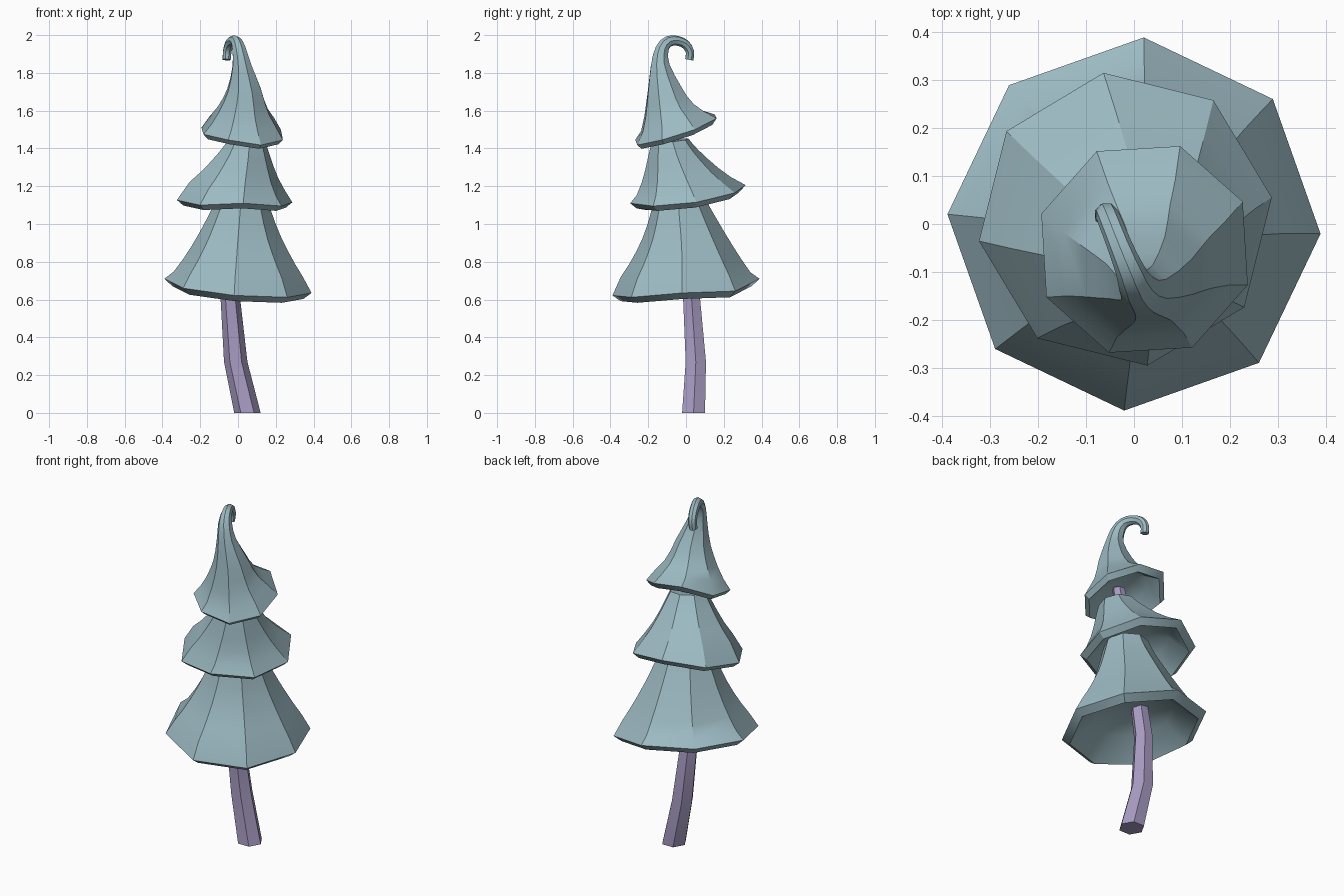
import bpy, bmesh, math
from mathutils import Vector, Quaternion

cube = bpy.data.objects.get("Cube")
if cube:
    bpy.data.objects.remove(cube)


def make_material(name, rgb):
    mat = bpy.data.materials.new(name)
    mat.use_nodes = True
    mat.diffuse_color = (*rgb, 1)
    bsdf = next(n for n in mat.node_tree.nodes if n.type == 'BSDF_PRINCIPLED')
    bsdf.inputs["Base Color"].default_value = (*rgb, 1)
    bsdf.inputs["Roughness"].default_value = 0.9
    return mat


needles = make_material("dusty teal", (0.335, 0.49, 0.54))
bark = make_material("pale purple bark", (0.39, 0.33, 0.54))


def ring(center, turn, radius, sides, phase):
    """Points of a polygon turned to lie across a spine."""
    angles = [math.radians(phase) + math.tau * i / sides for i in range(sides)]
    return [Vector(center) + turn @ Vector((radius * math.cos(a), radius * math.sin(a), 0))
            for a in angles]


def loft(name, rings, material):
    """Skin a list of equal rings and cap both ends."""
    bm = bmesh.new()
    rows = [[bm.verts.new(p) for p in r] for r in rings]
    count = len(rows[0])
    for low, high in zip(rows, rows[1:]):
        for i in range(count):
            j = (i + 1) % count
            bm.faces.new((low[i], low[j], high[j], high[i]))
    bm.faces.new(rows[0])
    bm.faces.new(rows[-1])
    bmesh.ops.recalc_face_normals(bm, faces=bm.faces)
    mesh = bpy.data.meshes.new(name)
    bm.to_mesh(mesh)
    bm.free()
    mesh.materials.append(material)
    obj = bpy.data.objects.new(name, mesh)
    bpy.context.collection.objects.link(obj)
    bpy.ops.object.select_all(action='DESELECT')
    obj.select_set(True)
    bpy.context.view_layer.objects.active = obj
    bpy.ops.object.shade_smooth_by_angle(angle=math.radians(33))


def refine(points):
    """Add a rounded midpoint between neighbouring spine points."""
    pts = [Vector(p) for p in points]
    result = [pts[0]]
    for i in range(len(pts) - 1):
        a, b = pts[i], pts[i + 1]
        before = pts[i - 1] if i else a * 2 - b
        after = pts[i + 2] if i + 2 < len(pts) else b * 2 - a
        result += [(a + b) * 0.5625 - (before + after) * 0.0625, b]
    return result


def tier(name, spine, rim_heights, phase, lean, lip, depth):
    """Flared skirt: dished underside, thick lip, uneven rim, then up the spine."""
    pts = refine(spine)
    rim = ring(pts[0].xyz, Quaternion(), pts[0].w, 8, phase)
    for p, z in zip(rim, rim_heights):
        p.z = z
    outer = [rim]
    turn, last = Quaternion(), Vector((0, 0, 1))
    for k in range(1, len(pts)):
        t = pts[min(k + 1, len(pts) - 1)].xyz - pts[k - 1].xyz
        normal = Vector((t.x * lean, t.y * lean, t.z)).normalized()
        turn = last.rotation_difference(normal) @ turn
        last = normal
        outer.append(ring(pts[k].xyz, turn, pts[k].w, 8, phase))
    # Underside rings shrink toward the middle while rising into a shallow dish
    middle = sum(rim, Vector()) / len(rim)
    under = []
    for scale, rise in ((0.2, depth), (0.55, depth * 0.75), (0.89, 0)):
        lift = Vector((0, 0, rise - lip))
        under.append([middle + (p - middle) * scale + lift for p in rim])
    loft(name, under + outer, needles)


# Bent six-sided trunk
trunk_path = [(0.05, 0.04, 0, 0.07), (-0.012, 0.052, 0.27, 0.062),
              (-0.04, 0.03, 0.6, 0.052), (-0.02, 0, 0.9, 0.045),
              (0.02, -0.04, 1.2, 0.04), (0.04, -0.08, 1.53, 0.035)]
loft("trunk", [ring(p[:3], Quaternion(), p[3], 6, 0) for p in trunk_path], bark)

# Lower skirt
tier("lower_branches",
     [(0, 0, 0.667, 0.39), (0.006, -0.005, 0.80, 0.298), (0.012, -0.015, 0.94, 0.218),
      (0.02, -0.03, 1.08, 0.155), (0.025, -0.035, 1.18, 0.12)],
     (0.635, 0.645, 0.71, 0.725, 0.71, 0.66, 0.622, 0.612), -3, 1, 0.035, 0.14)

# Middle skirt
tier("middle_branches",
     [(-0.018, 0.01, 1.14, 0.309), (0.01, -0.032, 1.26, 0.207),
      (0.035, -0.068, 1.37, 0.137), (0.045, -0.085, 1.44, 0.1)],
     (1.115, 1.165, 1.206, 1.17, 1.127, 1.1, 1.11, 1.095), 8.5, 0.5, 0.03, 0.12)

# Top skirt ending in a curled tip
tier("top_branches",
     [(0.022, -0.053, 1.49, 0.228), (0.028, -0.09, 1.60, 0.144), (0.033, -0.115, 1.71, 0.096),
      (0.02, -0.137, 1.84, 0.053), (0.005, -0.127, 1.925, 0.038),
      (-0.01, -0.093, 1.966, 0.03), (-0.03, -0.045, 1.97, 0.026),
      (-0.047, -0.002, 1.95, 0.025), (-0.057, 0.021, 1.912, 0.024),
      (-0.06, 0.017, 1.87, 0.023)],
     (1.5, 1.56, 1.58, 1.51, 1.475, 1.445, 1.418, 1.445), 26, 1, 0.028, 0.09)
